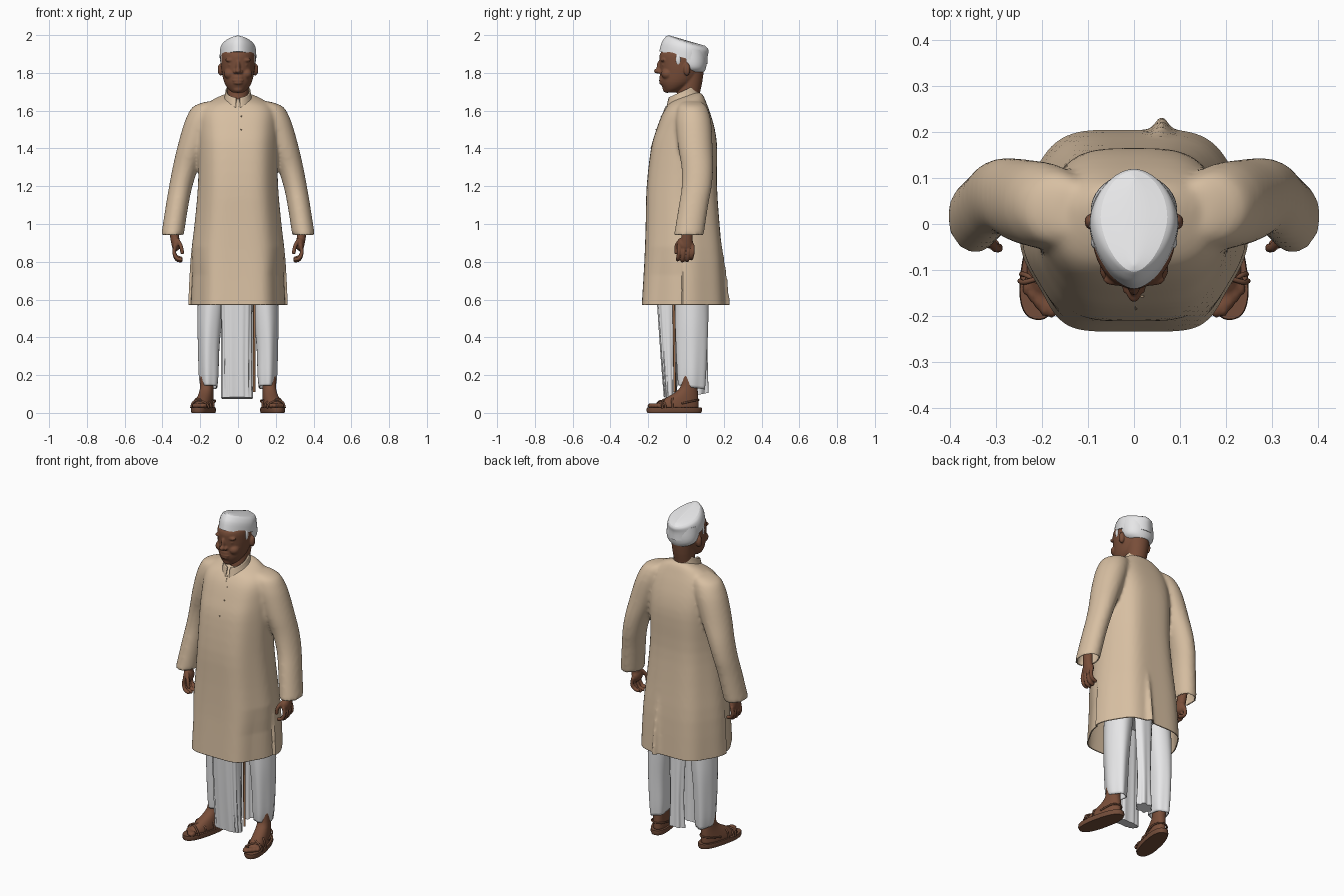
import bpy, bmesh, math
from mathutils import Vector, Matrix

cube = bpy.data.objects.get("Cube")
if cube:
    bpy.data.objects.remove(cube, do_unlink=True)


def material(name, rgb):
    m = bpy.data.materials.new(name)
    m.use_nodes = True
    m.diffuse_color = (*rgb, 1)
    bsdf = m.node_tree.nodes["Principled BSDF"]
    bsdf.inputs["Base Color"].default_value = (*rgb, 1)
    bsdf.inputs["Roughness"].default_value = 0.8
    return m


CREAM = material("cream_cloth", (0.68, 0.52, 0.36))
TAN = material("tan_trim", (0.48, 0.34, 0.22))
WHITE = material("white_cloth", (0.80, 0.80, 0.81))
SKIN = material("brown_skin", (0.19, 0.076, 0.041))
LEATHER = material("brown_leather", (0.17, 0.073, 0.041))
BORDER = material("brown_border", (0.36, 0.17, 0.08))


def spline(rows, sub):
    """Smoothly fill in rows between the given ones."""
    rows = [Vector(r) for r in rows]
    out = []
    for i in range(len(rows) - 1):
        a, b, c, d = (rows[max(0, min(len(rows) - 1, i + k))] for k in (-1, 0, 1, 2))
        for s in range(sub):
            t = s / sub
            out.append(b + (c - a) * (t / 2) + (a * 2 - b * 5 + c * 4 - d) * (t * t / 2)
                       + (b * 3 - a - c * 3 + d) * (t ** 3 / 2))
    return out + [rows[-1]]


def loft(bm, rings, n=40, p=2.0, sub=3, caps=(True, True), folds=0, amp=0.0, side=1, taper=0.0):
    """Stack rings of (cx, cy, z, rx, ry, tilt); folds fade upward, taper narrows the front."""
    rings = spline(rings, sub)
    loops = []
    for k, (cx, cy, z, rx, ry, tilt) in enumerate(rings):
        loop = []
        for i in range(n):
            a = 2 * math.pi * i / n
            c, s = math.cos(a), math.sin(a)
            f = 1 + amp * math.cos(folds * a) * (1 - k / len(rings))
            x = rx * f * math.copysign(abs(c) ** (2 / p), c) * (1 + taper * s)
            y = ry * f * math.copysign(abs(s) ** (2 / p), s)
            loop.append(bm.verts.new((side * (cx + x), cy + y, z + tilt * y)))
        loops.append(loop)
    for lo, hi in zip(loops, loops[1:]):
        for i in range(n):
            j = (i + 1) % n
            bm.faces.new((lo[i], lo[j], hi[j], hi[i]))
    if caps[0]:
        bm.faces.new(loops[0][::-1])
    if caps[1]:
        bm.faces.new(loops[-1])


def ball(bm, pos, radii, both=False):
    for s in ((1, -1) if both else (1,)):
        m = Matrix.Translation((s * pos[0], pos[1], pos[2])) @ Matrix.Diagonal((*radii, 1))
        bmesh.ops.create_uvsphere(bm, u_segments=20, v_segments=12, radius=1, matrix=m)


def finish(bm, name, mat, voxel=0, relax=0, thick=0, mirror=False, move=None, trim=None, angle=50):
    """Turn a bmesh into an object, optionally fused, trimmed, thickened, mirrored."""
    bmesh.ops.recalc_face_normals(bm, faces=bm.faces)
    if move:
        bm.transform(move)
    mesh = bpy.data.meshes.new(name)
    bm.to_mesh(mesh)
    bm.free()
    mesh.materials.append(mat)
    ob = bpy.data.objects.new(name, mesh)
    bpy.context.collection.objects.link(ob)
    if voxel:
        rm = ob.modifiers.new("fuse", 'REMESH')
        rm.mode, rm.voxel_size = 'VOXEL', voxel
        sm = ob.modifiers.new("relax", 'SMOOTH')
        sm.iterations = relax
        deps = bpy.context.evaluated_depsgraph_get()
        mesh = bpy.data.meshes.new_from_object(ob.evaluated_get(deps))
        ob.modifiers.clear()
        ob.data = mesh
        if not mesh.materials:
            mesh.materials.append(mat)
    if trim:
        bm = bmesh.new()
        bm.from_mesh(mesh)
        trim(bm)
        bm.to_mesh(mesh)
        bm.free()
    if thick:
        so = ob.modifiers.new("cloth", 'SOLIDIFY')
        so.thickness, so.offset = thick, -1
    mesh.shade_smooth()
    mesh.set_sharp_from_angle(angle=math.radians(angle))
    if mirror:
        ob.name = "left_" + name
        twin = ob.copy()
        twin.data = mesh.copy()
        twin.name = "right_" + name
        twin.data.transform(Matrix.Scale(-1, 4, (1, 0, 0)))
        twin.data.flip_normals()
        bpy.context.collection.objects.link(twin)


def tube(name, points, radius, mat, move=Matrix()):
    """A rounded cord along a smooth path."""
    cu = bpy.data.curves.new(name, 'CURVE')
    cu.dimensions, cu.bevel_depth, cu.bevel_resolution = '3D', radius, 2
    cu.use_fill_caps = True
    pts = spline(points, 5)
    sp = cu.splines.new('POLY')
    sp.points.add(len(pts) - 1)
    for q, v in zip(sp.points, pts):
        q.co = (*(move @ v), 1)
    cu.materials.append(mat)
    bpy.context.collection.objects.link(bpy.data.objects.new(name, cu))


# Long shirt: torso, sleeves and a rear pleat fused, open at hem and cuffs
bm = bmesh.new()
loft(bm, [(0, -.015, .53, .258, .228, 0), (0, -.013, .8, .246, .213, 0), (0, -.018, 1.0, .225, .2, 0),
          (0, -.022, 1.2, .208, .19, 0), (0, -.01, 1.4, .205, .178, 0), (0, -.002, 1.5, .204, .157, 0),
          (0, .002, 1.58, .198, .13, 0), (0, .004, 1.63, .172, .106, .08),
          (0, .002, 1.663, .115, .087, .25), (0, -.002, 1.678, .06, .065, .35)],
     n=72, p=2.4, folds=6, amp=.03)
loft(bm, [(.06, .185, .53, .018, .055, 0), (.06, .175, .75, .018, .04, 0), (.055, .15, 1.0, .012, .02, 0)], n=24)
for s in (1, -1):
    loft(bm, [(.13, .03, 1.648, .04, .05, 0), (.162, .033, 1.622, .076, .076, 0), (.187, .038, 1.565, .086, .091, 0),
              (.21, .043, 1.5, .086, .094, 0), (.243, .05, 1.4, .08, .091, 0), (.277, .06, 1.3, .069, .084, 0),
              (.303, .057, 1.2, .062, .08, 0), (.322, .04, 1.1, .06, .078, 0),
              (.347, .015, .94, .06, .079, 0)], side=s)


def open_shirt(bm):
    """Cut the hem level, tuck the front panel in behind the side slits, open the cuffs."""
    bmesh.ops.bisect_plane(bm, geom=bm.verts[:] + bm.edges[:] + bm.faces[:],
                           plane_co=(0, 0, .572), plane_no=(0, 0, 1), clear_inner=True)
    for v in bm.verts:
        if v.co.y < -.02 and v.co.z < .88 and abs(v.co.x) > .13:
            reach = min(1, (abs(v.co.x) - .13) / .08) * min(1, (.88 - v.co.z) / .15)
            v.co.x -= math.copysign(.014 * reach, v.co.x)
    cuffs = [f for f in bm.faces if f.normal.z < -.6 and .9 < f.calc_center_median().z < .97
             and abs(f.calc_center_median().x) > .27]
    bmesh.ops.delete(bm, geom=cuffs, context='FACES')


finish(bm, "long_shirt", CREAM, voxel=.01, relax=8, thick=.006, trim=open_shirt)


# Stand-up collar open at the throat, placket seam and buttons
def open_throat(bm):
    front = [f for f in bm.faces if f.calc_center_median().y < -.05
             and abs(f.calc_center_median().x) < .014]
    bmesh.ops.delete(bm, geom=front, context='FACES')


bm = bmesh.new()
loft(bm, [(0, -.016, 1.65, .078, .09, .4), (0, -.014, 1.68, .07, .085, .42), (0, -.012, 1.706, .066, .081, .45)],
     caps=(False, False))
finish(bm, "collar", CREAM, thick=.007, trim=open_throat)
seam = [(.001, -.105, 1.625), (.002, -.118, 1.595), (.004, -.154, 1.5), (.004, -.186, 1.4)]
tube("placket_seam", seam, .002, CREAM)
bm = bmesh.new()
for z, y in ((1.57, -.13), (1.5, -.157)):
    ball(bm, (.018, y, z), (.004, .004, .004))
finish(bm, "buttons", TAN)

# Draped lower garment: hips, legs, pleated front fall and rear fall
bm = bmesh.new()
loft(bm, [(0, .0, .66, .18, .12, 0), (0, 0, .75, .185, .135, 0), (0, 0, .9, .17, .13, 0)])
finish(bm, "hip_wrap", WHITE)
bm = bmesh.new()
loft(bm, [(.152, .03, .135, .044, .068, -.15), (.153, .03, .2, .052, .074, 0), (.153, .03, .35, .057, .082, 0),
          (.147, .03, .5, .066, .088, 0), (.132, .03, .7, .077, .09, 0)], folds=5, amp=.07, caps=(False, True))
finish(bm, "leg_wrap", WHITE, thick=.005, mirror=True)
bm = bmesh.new()
loft(bm, [(-.005, -.082, .078, .08, .034, -.15), (-.007, -.09, .3, .08, .044, 0), (-.007, -.1, .68, .085, .06, 0)],
     n=96, p=3, folds=14, amp=.06)
finish(bm, "front_pleats", WHITE)
bm = bmesh.new()
loft(bm, [(0, .085, .1, .048, .034, .2), (0, .085, .3, .042, .03, 0), (0, .08, .68, .06, .03, 0)],
     n=48, folds=6, amp=.15)
finish(bm, "rear_fall", WHITE)
tube("border_stripe", [(.086, -.06, .11), (.086, -.062, .35), (.087, -.066, .62)], .0065, BORDER)

# Head with fused facial features, and neck
bm = bmesh.new()
loft(bm, [(0, -.085, 1.695, .027, .024, 0), (0, -.066, 1.715, .052, .054, 0), (0, -.045, 1.75, .073, .09, 0),
          (0, -.028, 1.8, .085, .108, 0), (0, -.023, 1.85, .09, .117, 0), (0, -.02, 1.9, .089, .118, 0),
          (0, -.012, 1.94, .07, .09, 0)])
loft(bm, [(0, .005, 1.6, .06, .06, 0), (0, .012, 1.68, .056, .06, 0), (0, .024, 1.75, .06, .062, 0),
          (0, .03, 1.82, .065, .066, 0)])
ball(bm, (0, -.146, 1.810), (.016, .025, .014))
ball(bm, (0, -.138, 1.832), (.012, .018, .036))
ball(bm, (.015, -.139, 1.806), (.011, .014, .010), True)
ball(bm, (.036, -.121, 1.868), (.032, .014, .011), True)
ball(bm, (.034, -.116, 1.842), (.019, .013, .011), True)
ball(bm, (.043, -.098, 1.795), (.032, .033, .03), True)
ball(bm, (0, -.124, 1.775), (.03, .017, .02))
ball(bm, (0, -.128, 1.760), (.032, .016, .006))
ball(bm, (0, -.125, 1.746), (.027, .018, .008))
ball(bm, (0, -.1, 1.715), (.03, .024, .021))
ball(bm, (.092, .005, 1.818), (.016, .018, .033), True)
finish(bm, "head", SKIN, voxel=.0045, relax=4)

# Hair and boat-shaped cap with a creased, gently raised crown
bm = bmesh.new()
loft(bm, [(0, .04, 1.805, .062, .056, 0), (0, .035, 1.825, .086, .07, 0), (0, .03, 1.86, .094, .08, 0),
          (0, .02, 1.92, .092, .086, 0)])
ball(bm, (.08, -.04, 1.872), (.014, .016, .035), True)
finish(bm, "hair", WHITE)
bm = bmesh.new()
loft(bm, [(0, -.013, 1.88, .096, .128, -.27), (0, -.007, 1.925, .095, .122, -.29), (0, .004, 1.95, .086, .116, -.31),
          (0, .006, 1.961, .072, .11, -.31)], n=56, p=1.8, caps=(True, False), taper=.12)
loft(bm, [(0, .006, 1.961, .072, .11, -.31), (0, .006, 1.968, .036, .1, -.3), (0, .006, 1.971, .004, .094, -.29)],
     n=56, p=1.8, sub=1, taper=.12)
finish(bm, "cap", WHITE, angle=30)

# Hands with curled fingers
bm = bmesh.new()
loft(bm, [(.33, 0, .89, .022, .036, 0), (.335, .005, .93, .024, .03, 0), (.342, .012, 1.0, .026, .03, 0)], n=24)
ball(bm, (.328, -.003, .895), (.024, .043, .038))
fingers = [[(.332, y, .885), (.338, y, .85), (.325, y - .004, .82 - d), (.303, y - .006, .812 - d)]
           for y, d in ((-.038, 0), (-.013, .006), (.012, .004), (.035, -.006))]
fingers.append([(.32, -.03, .915), (.303, -.05, .885), (.295, -.052, .85)])
for path in fingers:
    for v in spline(path, 5):
        ball(bm, v, (.0105, .0105, .0105))
finish(bm, "hand", SKIN, voxel=.004, relax=2, mirror=True)

# Feet and sandals, turned outward
turn = Matrix.Translation((.183, -.062, 0)) @ Matrix.Rotation(math.radians(13), 4, 'Z')
flip = Matrix.Scale(-1, 4, (1, 0, 0))
bm = bmesh.new()
loft(bm, [(0, 0, 0, .051, .145, 0), (0, 0, .012, .055, .15, 0), (0, 0, .028, .053, .148, 0)], p=2.4, sub=1)
finish(bm, "sandal_sole", LEATHER, mirror=True, move=turn)
bm = bmesh.new()
loft(bm, [(0, .01, .025, .046, .122, 0), (0, .018, .05, .044, .113, 0), (0, .04, .077, .04, .09, 0),
          (0, .066, .108, .036, .062, 0), (0, .08, .14, .035, .045, 0), (0, .085, .2, .037, .042, 0)], p=2.2)
for i in range(5):
    x = -.034 + i * .0165
    ball(bm, (x, -.115 + .012 * max(0, i - 1), .038), (.013 - .001 * i, .024, .014))
finish(bm, "foot", SKIN, voxel=.006, relax=2, mirror=True, move=turn)
for side, m in (("left", turn), ("right", flip @ turn)):
    for part, y0, y1, top in (("toe_strap", -.085, -.06, .063), ("cross_strap", -.03, -.075, .072),
                              ("instep_strap", .03, -.02, .085)):
        tube(f"{side}_{part}", [(-.05, y0, .025), (-.038, y0, top - .015), (0, (y0 + y1) / 2, top),
                                (.038, y1, top - .015), (.05, y1, .025)], .0055, LEATHER, m)
    tube(f"{side}_heel_strap", [(-.046, .03, .05), (-.04, .1, .065), (0, .132, .068),
                                (.04, .1, .065), (.046, .03, .05)], .005, LEATHER, m)
